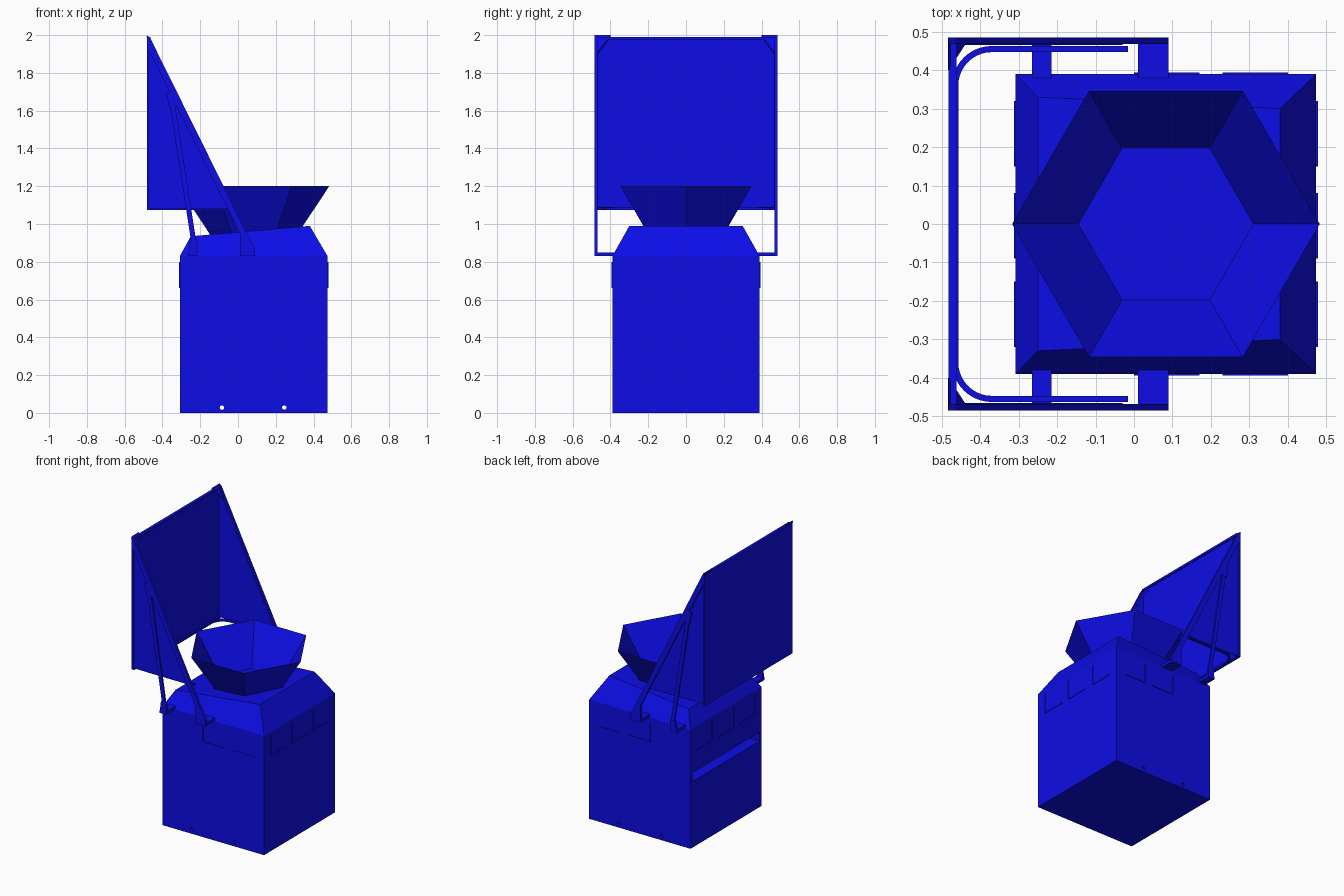
import bpy, bmesh, math
from mathutils import Vector

cube = bpy.data.objects.get("Cube")
if cube:
    bpy.data.objects.remove(cube, do_unlink=True)

blue = bpy.data.materials.new("deep blue paint")
blue.use_nodes = True
colour = (0.004, 0.004, 0.8, 1)
blue.diffuse_color = colour
blue.node_tree.nodes["Principled BSDF"].inputs["Base Color"].default_value = colour


def finish(name, bm):
    bmesh.ops.recalc_face_normals(bm, faces=bm.faces)
    mesh = bpy.data.meshes.new(name)
    bm.to_mesh(mesh)
    bm.free()
    mesh.materials.append(blue)
    ob = bpy.data.objects.new(name, mesh)
    bpy.context.collection.objects.link(ob)
    return ob


def loft(name, rings, cap_top=True):
    """Skin a stack of matching rings, closing the bottom."""
    bm = bmesh.new()
    loops = [[bm.verts.new(p) for p in ring] for ring in rings]
    for low, high in zip(loops, loops[1:]):
        n = len(low)
        for i in range(n):
            j = (i + 1) % n
            bm.faces.new((low[i], low[j], high[j], high[i]))
    bm.faces.new(loops[0][::-1])
    if cap_top:
        bm.faces.new(loops[-1])
    return finish(name, bm)


def rect(x0, x1, y0, y1, z):
    return [(x0, y0, z), (x1, y0, z), (x1, y1, z), (x0, y1, z)]


def box(name, x0, x1, y0, y1, z0, z1):
    return loft(name, [rect(x0, x1, y0, y1, z0), rect(x0, x1, y0, y1, z1)])


def side_plate(name, outline, y0, y1):
    """Plate with an x-z outline, spanning y0 to y1."""
    return loft(name, [[(x, y, z) for x, z in outline] for y in (y0, y1)])


def hexagon(radius, z):
    return [(0.083 + radius * math.cos(math.radians(60 * i)),
             radius * math.sin(math.radians(60 * i)), z) for i in range(6)]


def cut(target, cutter):
    mod = target.modifiers.new("cut", 'BOOLEAN')
    mod.operation = 'DIFFERENCE'
    mod.solver = 'EXACT'
    mod.object = cutter
    cutter.hide_render = True
    cutter.hide_viewport = True


# Bin body with a sloping, chamfered top
X0, X1, Y, SHOULDER = -0.308, 0.474, 0.39, 0.83
crown = [(0.38, -0.30, 0.99), (0.38, 0.30, 0.99), (-0.25, 0.33, 0.935), (-0.25, -0.33, 0.935)]
crown = crown[-1:] + crown[:-1]
body = loft("bin_body", [rect(X0, X1, -Y, Y, 0), rect(X0, X1, -Y, Y, SHOULDER), crown])

# Hexagonal hopper and its opening in the body
loft("hopper", [hexagon(0.228, 0.94), hexagon(0.40, 1.2)], cap_top=False)
cut(body, loft("hopper_opening_cutter", [hexagon(0.229, 0.93), hexagon(0.403, 1.2)]))

# Hand slot on the right side, drain holes along the bottom
cut(body, box("slot_cutter", X0 - 0.1, X0 + 0.1, -0.37, 0.37, 0.46, 0.52))
for i, x in enumerate((-0.085, 0.245)):
    ring = [(x + 0.012 * math.cos(math.tau * k / 12),
             0.028 + 0.012 * math.sin(math.tau * k / 12)) for k in range(12)]
    cut(body, side_plate(f"drain_cutter_{i}", ring, -0.6, 0.6))

# Thin label frames near the top of each wall
T = 0.004
for start in (0.0, 0.23):
    for s in (-1, 1):
        ya, yb = sorted((s * Y, s * (Y + T)))
        box("label_edge", start, start + 0.006, ya, yb, 0.66, 0.8)
        box("label_base", start, start + 0.17, ya, yb, 0.66, 0.666)
for start in (-0.32, -0.09, 0.15):
    for xa, xb in ((X0 - T, X0), (X1, X1 + T)):
        box("label_edge", xa, xb, start, start + 0.006, 0.66, 0.8)
        box("label_base", xa, xb, start, start + 0.17, 0.66, 0.666)

# Hood back sheet with top and bottom rims
box("hood_back", -0.482, -0.472, -0.484, 0.484, 1.08, 1.985)
box("hood_top_rim", -0.482, -0.462, -0.47, 0.47, 1.975, 1.99)
box("hood_bottom_rim", -0.482, -0.462, -0.484, 0.484, 1.075, 1.09)

# Hood sides, struts, feet and corner gussets, mirrored front to back
for s, side in ((-1, "front"), (1, "back")):
    def span(a, b):
        return sorted((s * a, s * b))

    side_plate(side + "_hood_side", [(-0.478, 1.98), (-0.478, 1.08), (-0.03, 1.08)], *span(0.466, 0.472))
    side_plate(side + "_main_strut",
               [(-0.482, 2.0), (-0.465, 1.985), (0.045, 0.955), (0.09, 0.87), (0.09, 0.83),
                (0.01, 0.83), (0.01, 0.95), (-0.482, 1.94)], *span(0.468, 0.485))
    side_plate(side + "_brace",
               [(-0.365, 1.66), (-0.338, 1.66), (-0.22, 0.9), (-0.247, 0.9)], *span(0.472, 0.483))
    side_plate(side + "_brace_hinge",
               [(-0.382, 1.70), (-0.35, 1.70), (-0.315, 1.63), (-0.365, 1.62)], *span(0.472, 0.485))
    side_plate(side + "_brace_lug",
               [(-0.265, 0.83), (-0.215, 0.83), (-0.215, 0.91), (-0.255, 0.91)], *span(0.47, 0.485))
    box(side + "_main_foot", 0.01, 0.09, *span(0.38, 0.485), 0.83, 0.85)
    box(side + "_brace_foot", -0.265, -0.215, *span(0.38, 0.485), 0.83, 0.85)
    gusset = [Vector((-0.482, s * 0.40, 2.0)), Vector((-0.482, s * 0.485, 2.0)),
              Vector((-0.44, s * 0.485, 1.915)), Vector((-0.44, s * 0.465, 1.915))]
    loft(side + "_corner_gusset", [gusset, [p + Vector((-0.002, 0, -0.012)) for p in gusset]])

# Rounded rail around the foot of the hood
R, RX, RY, W = 0.095, -0.37, 0.36, 0.008


def rail_path(r):
    arc = [math.radians(90 + 90 * k / 10) for k in range(11)]
    half = [(-0.015, RY + r)] + [(RX + r * math.cos(a), RY + r * math.sin(a)) for a in arc]
    return half + [(x, -y) for x, y in reversed(half)]


outline = rail_path(R + W) + rail_path(R - W)[::-1]
loft("hood_rail", [[(x, y, z) for x, y in outline] for z in (1.074, 1.088)])
